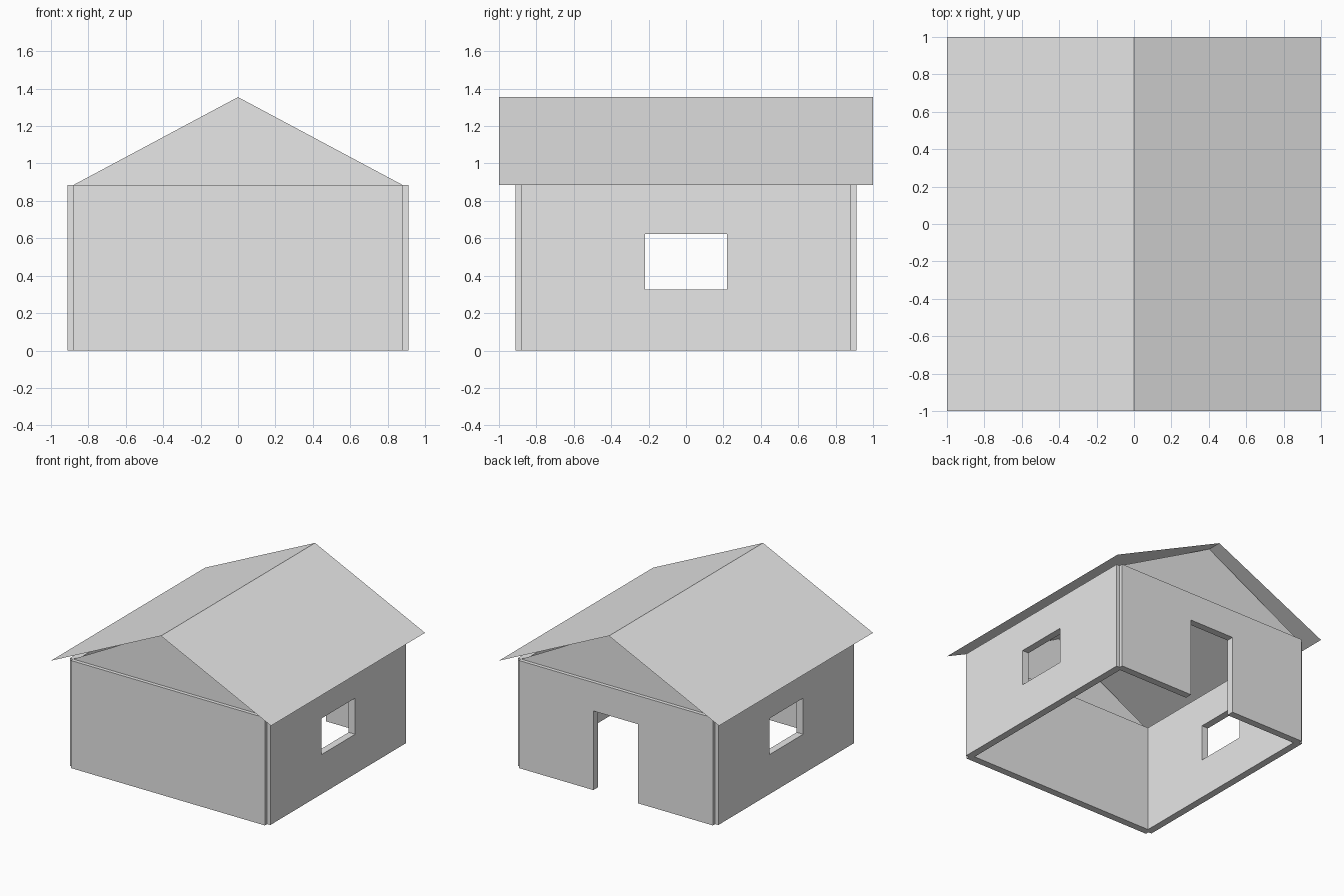
import bpy
import bmesh
from math import pi
from mathutils import Matrix

if "Cube" in bpy.data.objects:
    bpy.data.objects.remove(bpy.data.objects["Cube"])

HALF = 0.882        # wall centre line
THICK = 0.059       # wall thickness
EAVE = 0.884        # wall top
RIDGE = 1.355       # roof ridge
OVERHANG = 1.0      # roof half size

plaster = bpy.data.materials.new("light_grey")
plaster.use_nodes = True
grey = (0.8, 0.8, 0.8, 1.0)
plaster.diffuse_color = grey
plaster.node_tree.nodes["Principled BSDF"].inputs["Base Color"].default_value = grey


def make_object(name, bm):
    mesh = bpy.data.meshes.new(name)
    bm.to_mesh(mesh)
    bm.free()
    mesh.materials.append(plaster)
    obj = bpy.data.objects.new(name, mesh)
    bpy.context.collection.objects.link(obj)
    return obj


def wall(name, angle, opening=None):
    """Upright panel facing -y, turned about z; opening = (half width, bottom, top)."""
    xs, zs = [-HALF, HALF], [0, EAVE]
    if opening:
        w, bottom, top = opening
        xs = [-HALF, -w, w, HALF]
        zs = sorted({0, bottom, top, EAVE})
    bm = bmesh.new()
    for x0, x1 in zip(xs, xs[1:]):
        for z0, z1 in zip(zs, zs[1:]):
            if opening and x0 == -w and z0 == bottom:
                continue
            bm.faces.new([bm.verts.new((x, -HALF, z))
                          for x, z in ((x0, z0), (x1, z0), (x1, z1), (x0, z1))])
    bmesh.ops.remove_doubles(bm, verts=bm.verts, dist=0.0001)
    bm.transform(Matrix.Rotation(angle, 4, "Z"))
    obj = make_object(name, bm)
    solid = obj.modifiers.new("thickness", "SOLIDIFY")
    solid.thickness = THICK
    solid.offset = 0


# Walls: plain front, doorway at the back, a window on each side
window = (0.22, 0.325, 0.622)
wall("front_wall", 0)
wall("left_wall", pi / 2, window)
wall("back_wall", pi, (0.204, 0, 0.65))
wall("right_wall", -pi / 2, window)

# Gable sheets standing on the middle of the end walls
for name, angle in (("front_gable", 0), ("back_gable", pi)):
    bm = bmesh.new()
    corners = ((-HALF, EAVE), (HALF, EAVE), (0, RIDGE))
    bm.faces.new([bm.verts.new((x, -HALF, z)) for x, z in corners])
    bm.transform(Matrix.Rotation(angle, 4, "Z"))
    make_object(name, bm)

# Thin folded roof sheet
bm = bmesh.new()
rows = [[bm.verts.new((x, y, z)) for y in (-OVERHANG, OVERHANG)]
        for x, z in ((-OVERHANG, EAVE), (0, RIDGE), (OVERHANG, EAVE))]
for a, b in zip(rows, rows[1:]):
    bm.faces.new((a[0], b[0], b[1], a[1]))
make_object("roof", bm)
